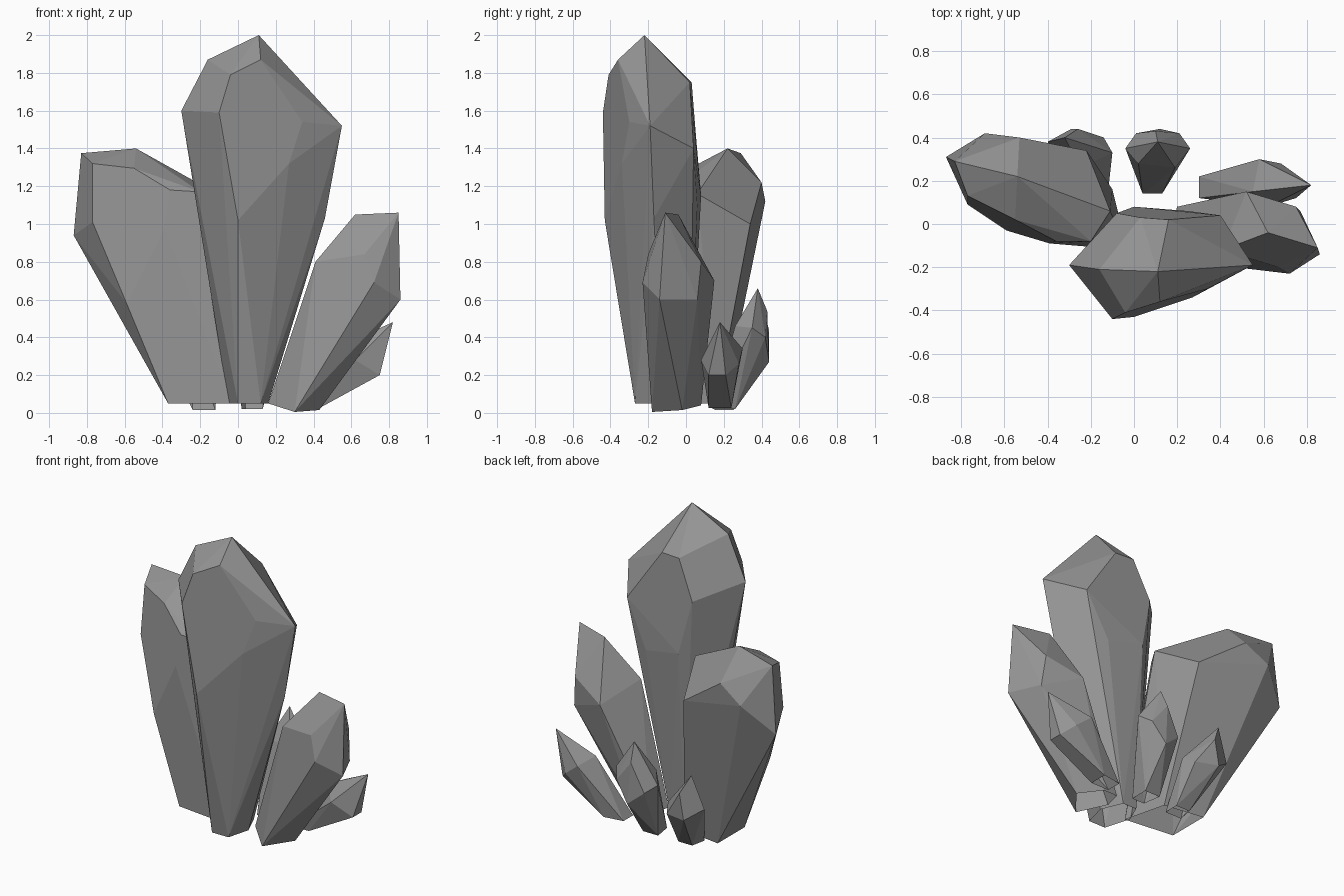
import bpy, bmesh, math

# dark grey stone
stone = bpy.data.materials.new("stone")
stone.diffuse_color = (.30, .30, .30, 1)


def crystal(name, *sections):
    """Faceted crystal: flat-faced hull around a few cross-sections, open at the foot."""
    bm = bmesh.new()
    for section in sections:
        for p in section:
            bm.verts.new(p)
    bmesh.ops.convex_hull(bm, input=bm.verts[:])
    loose = [v for v in bm.verts if not v.link_faces]
    bmesh.ops.delete(bm, geom=loose, context='VERTS')
    bmesh.ops.recalc_face_normals(bm, faces=bm.faces[:])
    foot = [f for f in bm.faces if all(v.co.z < .056 for v in f.verts)]
    bmesh.ops.delete(bm, geom=foot, context='FACES')
    # merge nearly coplanar triangles into larger facets
    bmesh.ops.dissolve_limit(bm, angle_limit=math.radians(4),
                             verts=bm.verts[:], edges=bm.edges[:])
    mesh = bpy.data.meshes.new(name)
    bm.to_mesh(mesh)
    bm.free()
    mesh.materials.append(stone)
    obj = bpy.data.objects.new(name, mesh)
    bpy.context.collection.objects.link(obj)
    return obj


def level(z, *xy):
    """Horizontal cross-section at height z."""
    return [(x, y, z) for x, y in xy]


# tall central crystal: base, waist, shoulder, crown, tip
crystal("main_crystal",
        level(.05, (-.05, -.10), (0, -.27), (.12, -.27), (.16, -.12), (.10, .02), (0, .02)),
        [(0, -.43, 1.02), (.27, -.34, 1.32), (.46, -.17, 1.03), (.25, .06, 1.1), (0, .08, 1.15)],
        [(-.30, -.19, 1.6), (-.10, -.44, 1.59), (.34, -.30, 1.54),
         (.55, -.19, 1.52), (.40, .04, 1.40), (-.08, .05, 1.5)],
        [(-.16, -.21, 1.87), (-.04, -.41, 1.79), (.12, -.36, 1.87),
         (.16, .02, 1.75), (.03, .03, 1.75), (.11, -.22, 2.0)])

# broad crystal on the left: base, shoulder, crown
crystal("left_crystal",
        level(.05, (-.37, -.08), (-.37, .20), (-.10, .16), (-.03, -.12)),
        [(-.59, -.03, .58), (-.87, .31, .94), (-.77, .09, 1.01), (-.39, -.09, .97),
         (-.22, .34, 1.0), (-.69, .42, 1.12)],
        [(-.77, .13, 1.32), (-.55, .02, 1.295), (-.36, -.08, 1.18), (-.20, -.08, 1.17),
         (-.11, .06, 1.16), (-.53, .40, 1.22), (-.83, .29, 1.375), (-.54, .22, 1.40)])

# medium crystal leaning right
crystal("right_crystal",
        [(.16, -.05, .05), (.30, -.18, .005), (.43, -.02, .015), (.30, .08, .04), (.20, .08, .04)],
        [(.62, -.21, .58), (.86, -.14, .60), (.77, .06, .60), (.52, .15, .70), (.41, -.12, .80)],
        [(.72, -.23, .69), (.67, -.20, .84), (.75, .08, .80),
         (.62, -.04, 1.05), (.85, -.11, 1.06)])

# low crystal at the far right
crystal("small_right_crystal",
        level(.025, (.30, .12), (.30, .22), (.43, .12), (.43, .24)),
        [(.75, .12, .20), (.75, .21, .20), (.62, .08, .28), (.68, .28, .26)],
        [(.58, .30, .34), (.55, .15, .36), (.82, .18, .48)])

# small crystal behind the centre
crystal("back_crystal",
        level(.02, (.04, .14), (.13, .14), (.13, .26), (.02, .26)),
        [(-.04, .35, .40), (.01, .42, .36), (.12, .44, .27), (.21, .42, .40), (.26, .35, .45)],
        [(.02, .28, .46), (.19, .26, .46), (.10, .43, .54), (.11, .38, .66)])

# small crystal behind the left one
crystal("back_left_crystal",
        level(.015, (-.24, .15), (-.12, .15), (-.12, .25), (-.22, .25)),
        [(-.40, .38, .35), (-.29, .44, .27), (-.14, .40, .26), (-.10, .33, .30)],
        [(-.25, .26, .40), (-.26, .44, .44), (-.32, .40, .56)])
